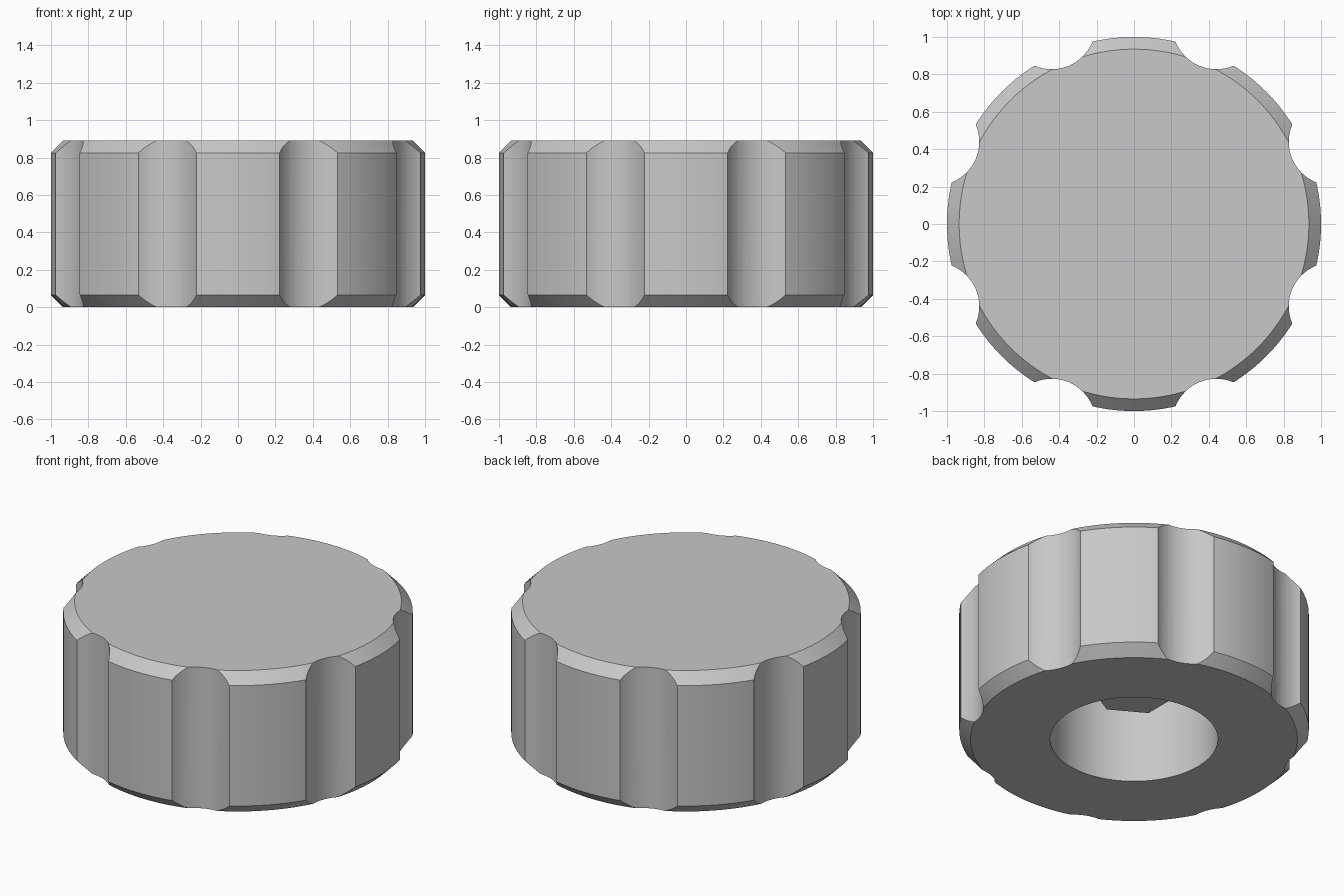
import bpy, bmesh
from math import cos, sin, pi, radians

cube = bpy.data.objects.get("Cube")
if cube:
    bpy.data.objects.remove(cube, do_unlink=True)

HEIGHT, CHAMFER = 0.89, 0.065
BORE_RADIUS, BORE_DEPTH = 0.48, 0.65
FLUTES, FLUTE_OFFSET, FLUTE_RADIUS = 8, 1.15, 0.235

grey = bpy.data.materials.new("plain grey")
grey.use_nodes = True
colour = (0.58, 0.58, 0.58, 1)
grey.diffuse_color = colour
grey.node_tree.nodes["Principled BSDF"].inputs["Base Color"].default_value = colour


def add_lathe(bm, profile, sides, centre=(0, 0), turn=0.0):
    """Revolve (radius, z) points about a vertical axis and cap both ends."""
    rings = []
    for r, z in profile:
        angles = [turn + 2 * pi * i / sides for i in range(sides)]
        rings.append([bm.verts.new((centre[0] + r * cos(a), centre[1] + r * sin(a), z))
                      for a in angles])
    for low, high in zip(rings, rings[1:]):
        for i in range(sides):
            j = (i + 1) % sides
            bm.faces.new((low[i], low[j], high[j], high[i]))
    bm.faces.new(rings[0][::-1])
    bm.faces.new(rings[-1])


def make_object(name, bm):
    bmesh.ops.recalc_face_normals(bm, faces=bm.faces)
    mesh = bpy.data.meshes.new(name)
    bm.to_mesh(mesh)
    bm.free()
    mesh.materials.append(grey)
    obj = bpy.data.objects.new(name, mesh)
    bpy.context.collection.objects.link(obj)
    return obj


# Chamfered round body with a blind bore from below
bm = bmesh.new()
add_lathe(bm, [(BORE_RADIUS, BORE_DEPTH), (BORE_RADIUS, 0), (1 - CHAMFER, 0),
               (1, CHAMFER), (1, HEIGHT - CHAMFER), (1 - CHAMFER, HEIGHT)], 128)
body = make_object("knob_body", bm)

# Grip flutes cut around the rim
bm = bmesh.new()
for k in range(FLUTES):
    a = 2 * pi * (k + 0.5) / FLUTES
    add_lathe(bm, [(FLUTE_RADIUS, -0.2), (FLUTE_RADIUS, HEIGHT + 0.2)], 64,
              (FLUTE_OFFSET * cos(a), FLUTE_OFFSET * sin(a)), a)
cutter = make_object("flute_cutter", bm)
cutter.hide_render = True

cut = body.modifiers.new("flutes", 'BOOLEAN')
cut.operation = 'DIFFERENCE'
cut.solver = 'EXACT'
cut.object = cutter
bpy.ops.object.select_all(action='DESELECT')
bpy.context.view_layer.objects.active = body
body.select_set(True)
bpy.ops.object.modifier_apply(modifier=cut.name)
bpy.data.objects.remove(cutter, do_unlink=True)
bpy.ops.object.shade_smooth_by_angle(angle=radians(25))

# Hexagonal boss hanging inside the bore
bm = bmesh.new()
add_lathe(bm, [(0.243, 0.305), (0.243, BORE_DEPTH + 0.01)], 6, turn=pi / 6)
make_object("hex_boss", bm)
